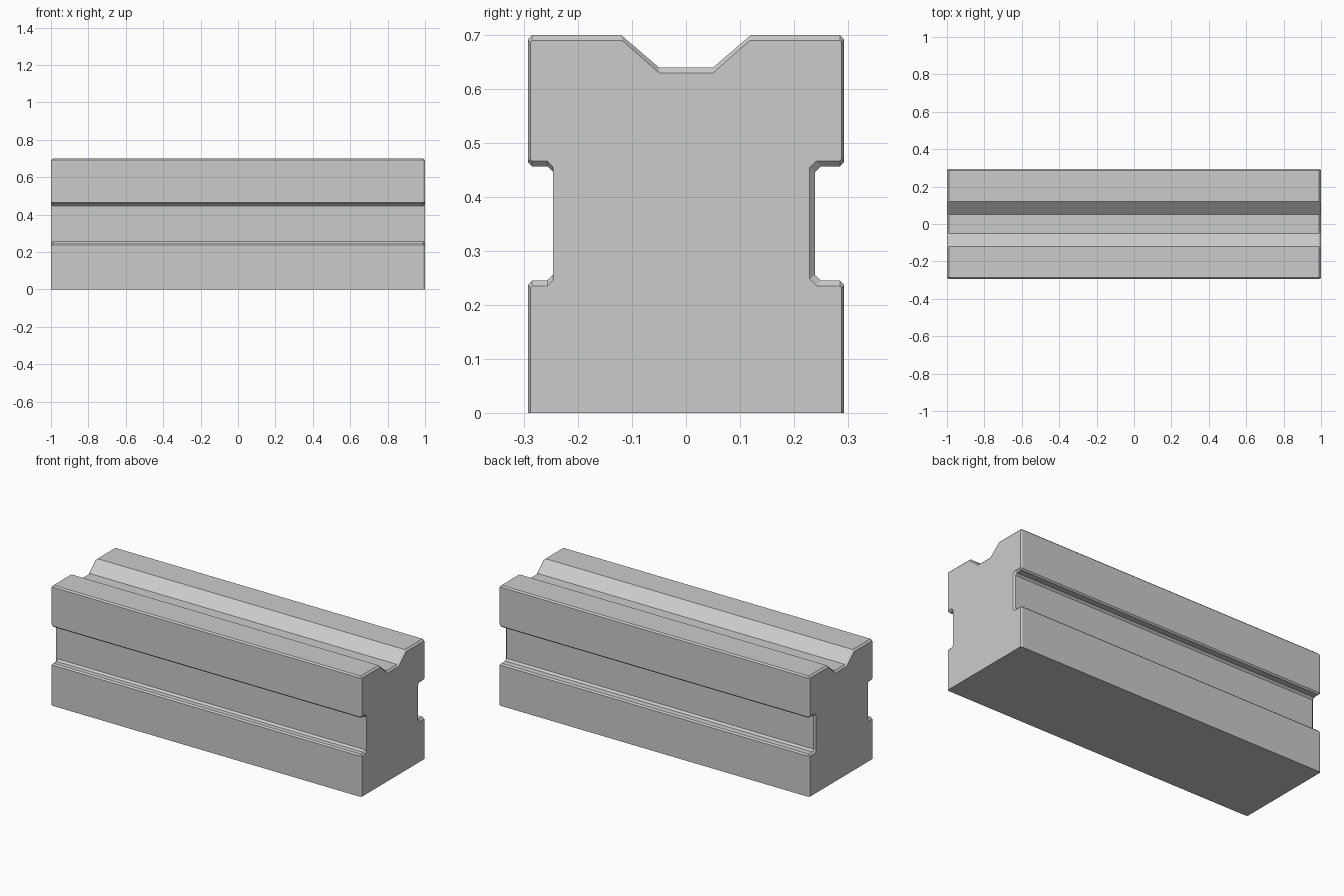
import bpy, bmesh

if "Cube" in bpy.data.objects:
    bpy.data.objects.remove(bpy.data.objects["Cube"])

W, H = 0.293, 0.70      # half width, height
C = 0.008               # corner chamfer


def half_profile(groove, inner, side, ledge, top):
    """Right half of the cross-section, bottom to top; side/ledge/top are insets."""
    w, lo, hi, h = W - side, 0.245 - ledge, 0.457 + ledge, H - top
    c = C - side
    return [
        (w, 0), (w, lo - c), (w - c, lo),                              # lower block
        (groove + inner, lo), (groove, lo + inner),                    # groove
        (groove, hi - inner), (groove + inner, hi),
        (w - c, hi), (w, hi + c), (w, h - c), (w - c, h),              # upper block
        (0.12 - top * 0.2, h), (0.05, 0.64 - top),                     # top channel
    ]


def full_profile(right, left):
    return right + [(-y, z) for y, z in reversed(left)]


# Full section and the slightly smaller end section that makes the end bevel
mid = full_profile(half_profile(0.239, 0.011, 0, 0, 0),
                   half_profile(0.246, 0.011, 0, 0, 0))
end = full_profile(half_profile(0.229, 0.013, 0.005, 0.01, 0.01),
                   half_profile(0.246, 0.011, 0.005, 0.01, 0.01))

# Beam: loft the sections along x
bm = bmesh.new()
rings = [[bm.verts.new((x, y, z)) for y, z in prof]
         for x, prof in ((-1, end), (-0.99, mid), (0.99, mid), (1, end))]
n = len(mid)
for a, b in zip(rings, rings[1:]):
    for i in range(n):
        j = (i + 1) % n
        bm.faces.new((a[i], a[j], b[j], b[i]))
bm.faces.new(rings[0])
bm.faces.new(rings[-1])
bmesh.ops.recalc_face_normals(bm, faces=bm.faces)

mesh = bpy.data.meshes.new("grooved_block")
bm.to_mesh(mesh)
bm.free()
block = bpy.data.objects.new("grooved_block", mesh)
bpy.context.collection.objects.link(block)
